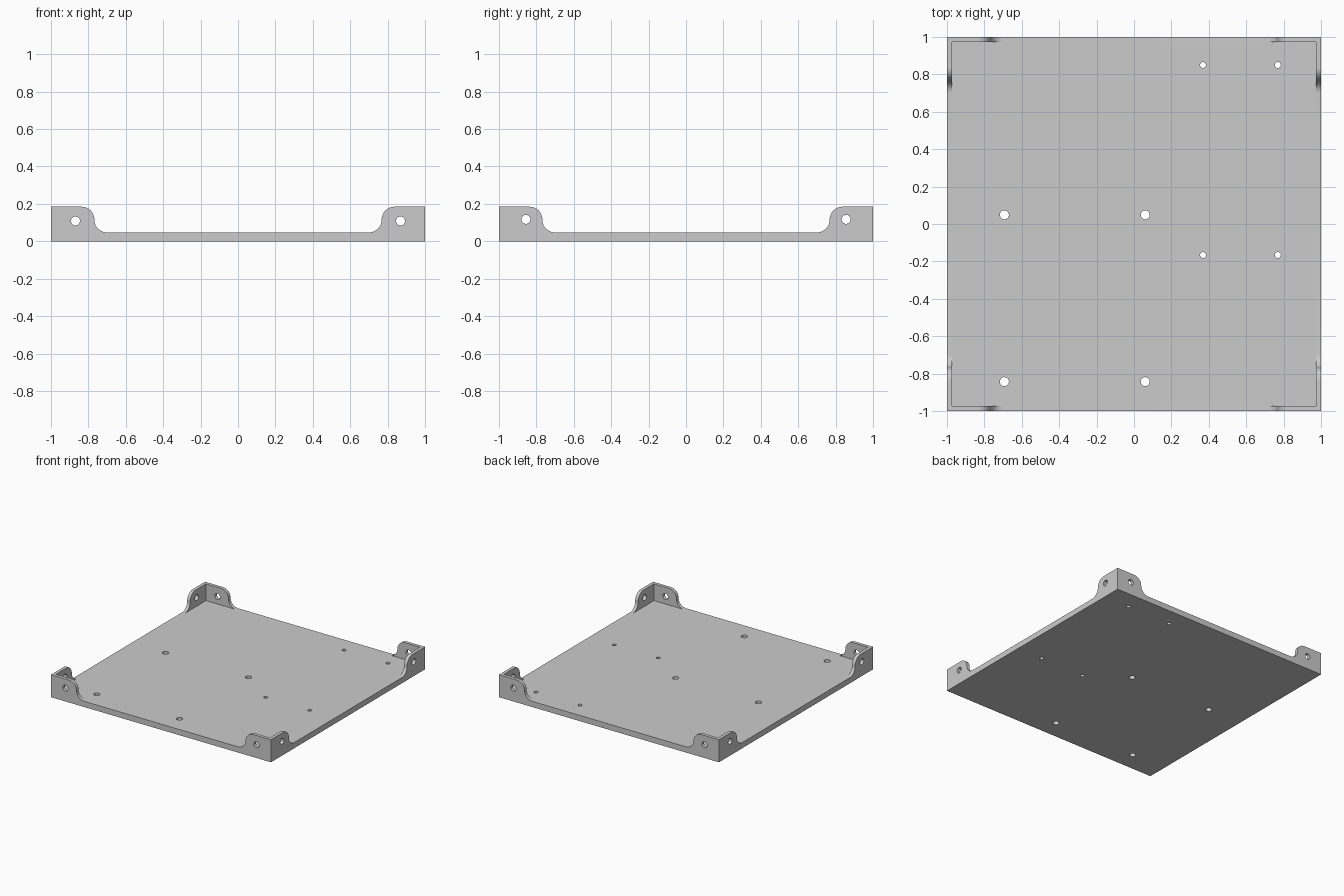
import bpy, bmesh, math
from mathutils import Matrix, Vector

cube = bpy.data.objects.get("Cube")
if cube:
    bpy.data.objects.remove(cube)

HEIGHT, FLOOR, WALL = 0.185, 0.047, 0.027
RADIUS = (HEIGHT - FLOOR) / 2
POST = 0.768  # where the corner bracket edge turns vertical

grey = bpy.data.materials.new("plain grey")
grey.use_nodes = True
colour = (0.6, 0.6, 0.6, 1)
grey.diffuse_color = colour
grey.node_tree.nodes["Principled BSDF"].inputs["Base Color"].default_value = colour


def add_object(name, bm):
    bmesh.ops.recalc_face_normals(bm, faces=bm.faces)
    mesh = bpy.data.meshes.new(name)
    bm.to_mesh(mesh)
    bm.free()
    mesh.materials.append(grey)
    obj = bpy.data.objects.new(name, mesh)
    bpy.context.collection.objects.link(obj)
    return obj


def box(name, width, depth, bottom, top):
    bm = bmesh.new()
    bmesh.ops.create_cube(bm, size=1)
    bmesh.ops.scale(bm, vec=(width, depth, top - bottom), verts=bm.verts)
    bmesh.ops.translate(bm, vec=(0, 0, (top + bottom) / 2), verts=bm.verts)
    return add_object(name, bm)


def drill(name, centre, radius, axis, length):
    bm = bmesh.new()
    turn = Vector((0, 0, 1)).rotation_difference(Vector(axis)).to_matrix().to_4x4()
    bmesh.ops.create_cone(bm, cap_ends=True, segments=32, radius1=radius,
                          radius2=radius, depth=length,
                          matrix=Matrix.Translation(centre) @ turn)
    return add_object(name, bm)


def notch(name, angle):
    # S-curved gap between two corner brackets, extruded across the tray
    steps = [i / 12 * math.pi / 2 for i in range(13)]
    mid = FLOOR + RADIUS
    side = [(POST - RADIUS + RADIUS * math.sin(a), mid - RADIUS * math.cos(a))
            for a in steps]
    side += [(POST + RADIUS - RADIUS * math.cos(a), mid + RADIUS * math.sin(a))
             for a in steps[1:]]
    side.append((side[-1][0], HEIGHT + 0.1))
    outline = side + [(-x, z) for x, z in reversed(side)]
    bm = bmesh.new()
    face = bm.faces.new([bm.verts.new((x, -1.2, z)) for x, z in outline])
    new = bmesh.ops.extrude_face_region(bm, geom=[face])["geom"]
    bmesh.ops.translate(bm, vec=(0, 2.4, 0),
                        verts=[v for v in new if isinstance(v, bmesh.types.BMVert)])
    bmesh.ops.rotate(bm, matrix=Matrix.Rotation(angle, 3, "Z"), verts=bm.verts)
    return add_object(name, bm)


# Tray block, cavity and side gaps
tray = box("tray", 2, 2, 0, HEIGHT)
cutters = [
    box("cavity_cutter", 2 - 2 * WALL, 2 - 2 * WALL, FLOOR, HEIGHT + 0.1),
    notch("front_back_gap_cutter", 0),
    notch("left_right_gap_cutter", math.pi / 2),
]

# Mounting holes through the floor
for xs, ys, radius in (((-0.693, 0.06), (0.049, -0.843), 0.024),
                       ((0.369, 0.769), (0.85, -0.166), 0.016)):
    for x in xs:
        for y in ys:
            cutters.append(drill("floor_hole_cutter", (x, y, 0), radius, (0, 0, 1), 0.3))

# Screw holes through the corner brackets
for s in (-1, 1):
    cutters.append(drill("front_hole_cutter", (s * 0.869, 0, 0.109), 0.024, (0, 1, 0), 2.4))
    cutters.append(drill("side_hole_cutter", (0, s * 0.856, 0.117), 0.024, (1, 0, 0), 2.4))

# Cut everything away from the block
bpy.context.view_layer.objects.active = tray
for cutter in cutters:
    cutter.hide_render = True
    mod = tray.modifiers.new("cut", "BOOLEAN")
    mod.operation, mod.solver, mod.object = "DIFFERENCE", "EXACT", cutter
    bpy.ops.object.modifier_apply(modifier=mod.name)
    bpy.data.objects.remove(cutter)

# Smooth arcs and holes, crisp edges
bpy.ops.object.select_all(action="DESELECT")
tray.select_set(True)
bpy.ops.object.shade_smooth_by_angle(angle=math.radians(30))
